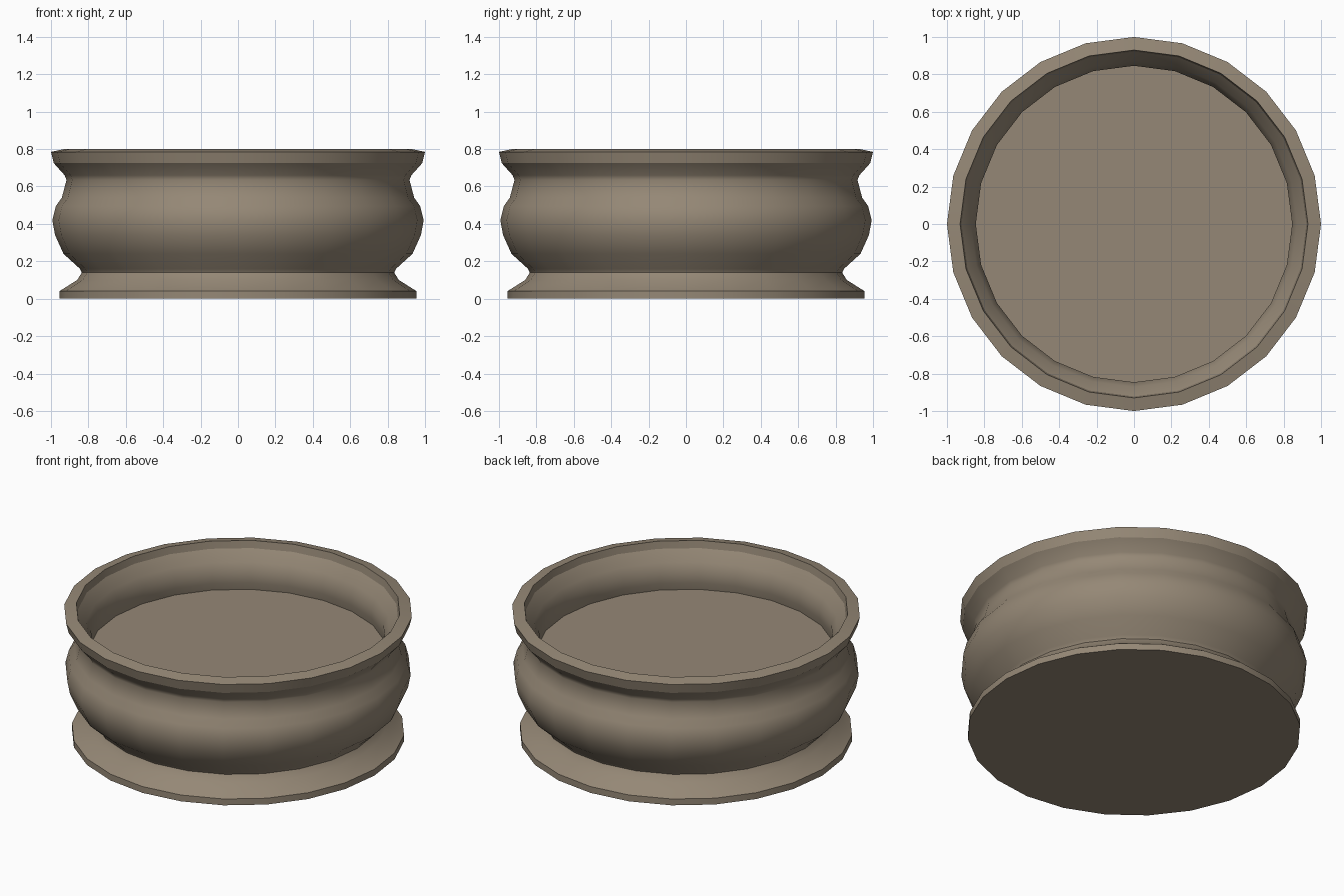
import bpy, bmesh, math

cube = bpy.data.objects.get("Cube")
if cube:
    bpy.data.objects.remove(cube)

SIDES = 24

# Single stone colour
stone = bpy.data.materials.new("warm_stone")
stone.use_nodes = True
colour = (0.30, 0.245, 0.18, 1)
stone.diffuse_color = colour
bsdf = stone.node_tree.nodes["Principled BSDF"]
bsdf.inputs["Base Color"].default_value = colour
bsdf.inputs["Roughness"].default_value = 0.9


def lathe(name, profile):
    """Revolve (radius, height, sharp) points around z, capping both ends."""
    bm = bmesh.new()
    rings = []
    for r, z, sharp in profile:
        rings.append([bm.verts.new((r * math.cos(a), r * math.sin(a), z))
                      for a in (math.tau * i / SIDES for i in range(SIDES))])
    for low, high in zip(rings, rings[1:]):
        for i in range(SIDES):
            j = (i + 1) % SIDES
            bm.faces.new((low[i], low[j], high[j], high[i])).smooth = True
    bm.faces.new(list(reversed(rings[0])))
    bm.faces.new(rings[-1])
    for ring, (r, z, sharp) in zip(rings, profile):
        if sharp:
            for i in range(SIDES):
                bm.edges.get((ring[i], ring[(i + 1) % SIDES])).smooth = False
    mesh = bpy.data.meshes.new(name)
    bm.to_mesh(mesh)
    bm.free()
    mesh.materials.append(stone)
    obj = bpy.data.objects.new(name, mesh)
    bpy.context.collection.objects.link(obj)
    return obj


# Foot, bulging body, flared rim, then down the inside to the floor
foot = [(0.955, 0, True), (0.955, 0.04, True), (0.86, 0.10, False),
        (0.835, 0.14, True)]
body = [(0.845, 0.16, False), (0.933, 0.24, False), (0.978, 0.34, False),
        (0.993, 0.42, False), (0.974, 0.495, False), (0.942, 0.54, False),
        (0.917, 0.635, False), (0.927, 0.66, False)]
rim = [(0.985, 0.725, True), (1.0, 0.785, True), (0.93, 0.80, True),
       (0.922, 0.755, True)]
inside = [(0.872, 0.69, False), (0.846, 0.63, False), (0.847, 0.57, False),
          (0.855, 0.525, True)]
lathe("round_bowl", foot + body + rim + inside)
